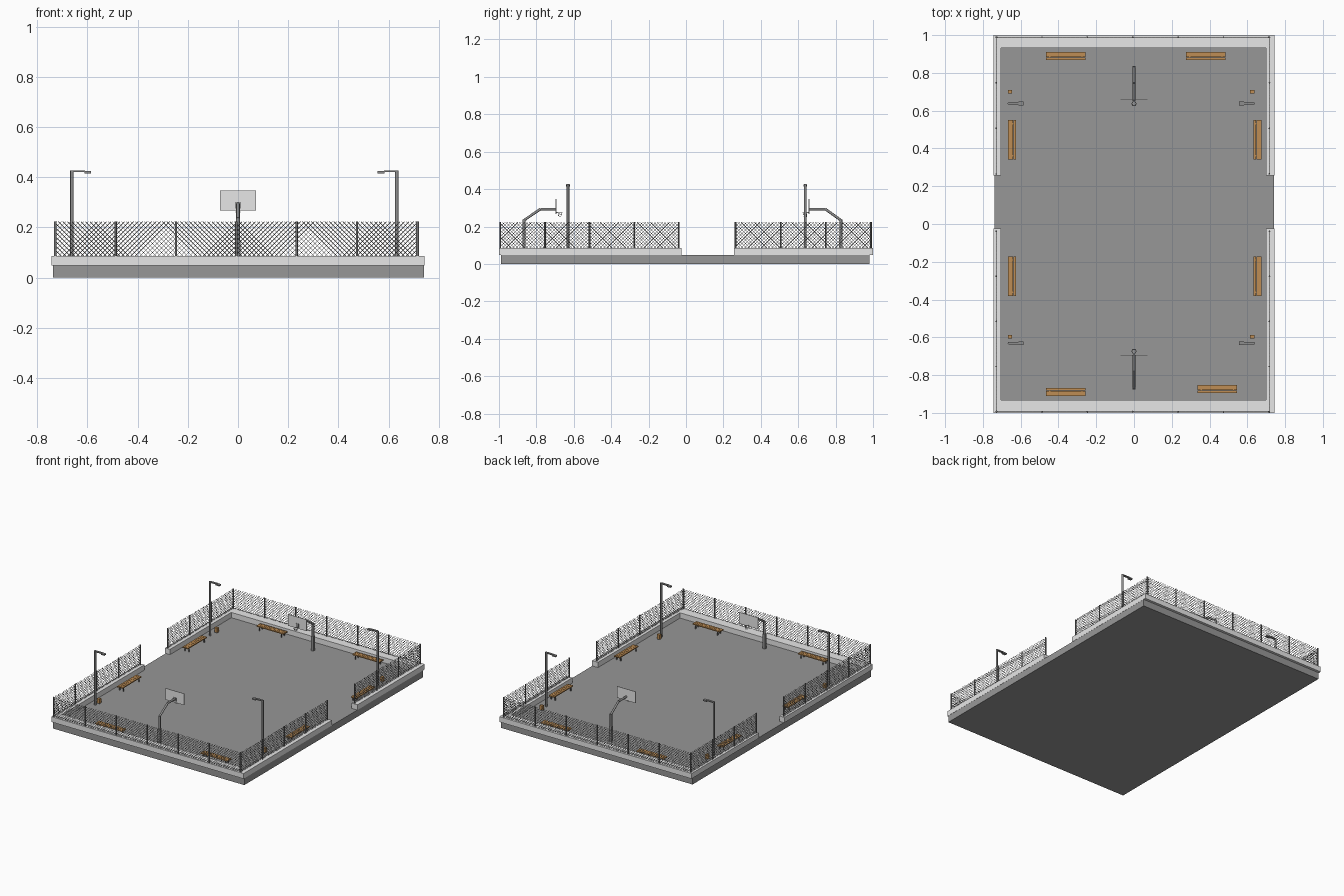
import bpy, bmesh, math
from mathutils import Vector, Matrix

if "Cube" in bpy.data.objects:
    bpy.data.objects.remove(bpy.data.objects["Cube"])


def material(name, rgb):
    m = bpy.data.materials.new(name)
    m.diffuse_color = (*rgb, 1)
    m.use_nodes = True
    m.node_tree.nodes["Principled BSDF"].inputs["Base Color"].default_value = m.diffuse_color
    return m


ASPHALT = material("asphalt grey", (0.31, 0.31, 0.31))
CONCRETE = material("concrete light grey", (0.80, 0.80, 0.80))
METAL = material("dark metal", (0.17, 0.17, 0.17))
STEEL = material("steel grey", (0.27, 0.27, 0.27))
WOOD = material("wood brown", (0.52, 0.27, 0.09))

FLOOR, CURB, TOP = 0.048, 0.085, 0.223


def box(bm, x0, x1, y0, y1, z0, z1):
    mat = Matrix.Translation(((x0 + x1) / 2, (y0 + y1) / 2, (z0 + z1) / 2)) @ \
        Matrix.Diagonal((x1 - x0, y1 - y0, z1 - z0, 1))
    bmesh.ops.create_cube(bm, size=1, matrix=mat)


def tube(bm, p, q, r, n=8, caps=True):
    p, q = Vector(p), Vector(q)
    d = q - p
    mat = Matrix.Translation((p + q) / 2) @ d.to_track_quat('Z', 'Y').to_matrix().to_4x4()
    bmesh.ops.create_cone(bm, cap_ends=caps, segments=n, radius1=r,
                          radius2=r, depth=d.length, matrix=mat)


def finish(bm, name, mat, smooth=False):
    me = bpy.data.meshes.new(name)
    bm.to_mesh(me)
    bm.free()
    ob = bpy.data.objects.new(name, me)
    bpy.context.collection.objects.link(ob)
    me.materials.append(mat)
    if smooth:
        bpy.ops.object.select_all(action='DESELECT')
        ob.select_set(True)
        bpy.context.view_layer.objects.active = ob
        bpy.ops.object.shade_smooth_by_angle(angle=math.radians(50))
    return ob


def boxes(name, mat, *dims):
    bm = bmesh.new()
    for d in dims:
        box(bm, *d)
    return finish(bm, name, mat)


# court slab and the low walls around it, open in the middle of both long sides
boxes("court_slab", ASPHALT, (-0.738, 0.742, -0.99, 0.982, 0, FLOOR))
boxes("front_wall", CONCRETE, (-0.743, 0.743, -1.0, -0.931, FLOOR, CURB))
boxes("back_wall", CONCRETE, (-0.743, 0.743, 0.933, 1.0, FLOOR, CURB))
for side, x0, x1 in (("left", -0.743, -0.705), ("right", 0.698, 0.743)):
    boxes(side + "_front_wall", CONCRETE, (x0, x1, -0.931, -0.025, FLOOR, CURB))
    boxes(side + "_back_wall", CONCRETE, (x0, x1, 0.257, 0.933, FLOOR, CURB))


# chain-link fence run: posts and two sets of diagonal wires
def fence(name, a, b, bays):
    a, b = Vector(a), Vector(b)
    length = (b - a).length
    u = (b - a) / length
    h = TOP - CURB

    def pt(s, z):
        v = a + u * s
        return (v.x, v.y, CURB + z)

    bm = bmesh.new()
    for i in range(bays + 1):
        s = length * i / bays
        tube(bm, pt(s, 0), pt(s, h), 0.0045, 8)
    finish(bm, name + "_posts", METAL, True)

    bm = bmesh.new()
    step = 0.018
    for i in range(math.ceil((length + h) / step)):
        s0 = i * step - h + 0.005
        z0, z1 = max(0, -s0), min(h, length - s0)
        if z1 - z0 < 0.004:
            continue
        tube(bm, pt(s0 + z0, z0), pt(s0 + z1, z1), 0.0011, 4, caps=False)
        tube(bm, pt(s0 + z0, h - z0), pt(s0 + z1, h - z1), 0.0011, 4, caps=False)
    finish(bm, name + "_mesh", STEEL, True)


fence("front_fence", (-0.727, -0.993), (0.714, -0.993), 6)
fence("back_fence", (-0.727, 0.989), (0.714, 0.989), 6)
for side, x in (("left", -0.729), ("right", 0.717)):
    fence(side + "_front_fence", (x, -0.993), (x, -0.038), 4)
    fence(side + "_back_fence", (x, 0.265), (x, 0.989), 3)


# street lamps leaning inwards
def lamp(name, x, y):
    d = -1 if x > 0 else 1
    bm = bmesh.new()
    tube(bm, (x, y, FLOOR), (x, y, 0.427), 0.0068, 12)
    finish(bm, name + "_pole", STEEL, True)
    xa, xb = sorted((x, x + d * 0.052))
    boxes(name + "_arm", STEEL, (xa, xb, y - 0.007, y + 0.007, 0.42, 0.427))
    xa, xb = sorted((x + d * 0.05, x + d * 0.077))
    boxes(name + "_head", STEEL, (xa, xb, y - 0.01, y + 0.01, 0.415, 0.424))


# basketball hoops: bent pole, board, rim and net
def hoop(name, post, bend, board, d):
    bm = bmesh.new()
    box(bm, -0.009, 0.009, post - 0.009, post + 0.009, FLOOR, 0.15)
    tube(bm, (0, post, 0.15), (0, post, 0.238), 0.008, 12)
    tube(bm, (0, post, 0.234), (0, bend, 0.293), 0.007, 12)
    tube(bm, (0, bend, 0.293), (0, board, 0.293), 0.007, 12)
    box(bm, -0.011, 0.011, board - 0.004, board + 0.001, 0.275, 0.302)
    finish(bm, name + "_pole", STEEL, True)
    boxes(name + "_board", CONCRETE,
          (-0.072, 0.072, board - 0.002, board + 0.002, 0.267, 0.347))
    cy, n = board + d * 0.021, 12

    def ring(i, r, z):
        t = 2 * math.pi * i / n
        return (r * math.cos(t), cy + r * math.sin(t), z)

    bm = bmesh.new()
    for i in range(n):
        tube(bm, ring(i, 0.012, 0.274), ring(i + 1, 0.012, 0.274), 0.0012, 6)
    tube(bm, (0, board, 0.274), (0, cy - d * 0.012, 0.274), 0.003, 6)
    finish(bm, name + "_rim", STEEL)
    bm = bmesh.new()
    for i in range(0, n, 2):
        for k in (-1, 1):
            tube(bm, ring(i, 0.012, 0.274), ring(i + k, 0.008, 0.252), 0.0007, 4)
    finish(bm, name + "_net", CONCRETE)


hoop("front_hoop", -0.866, -0.778, -0.695, 1)
hoop("back_hoop", 0.828, 0.745, 0.658, -1)


# slatted benches on dark legs
def bench(name, cx, cy, along_x):
    def put(bm, l0, l1, w0, w1, z0, z1):
        if along_x:
            box(bm, cx + l0, cx + l1, cy + w0, cy + w1, z0, z1)
        else:
            box(bm, cx + w0, cx + w1, cy + l0, cy + l1, z0, z1)
    bm = bmesh.new()
    for w in (-0.0145, 0, 0.0145):
        put(bm, -0.105, 0.105, w - 0.0065, w + 0.0065, 0.074, 0.081)
    finish(bm, name + "_seat", WOOD)
    bm = bmesh.new()
    for l in (-0.085, 0.085):
        put(bm, l - 0.003, l + 0.003, -0.019, 0.019, 0.071, 0.074)
        for w in (-0.015, 0.015):
            put(bm, l - 0.003, l + 0.003, w - 0.003, w + 0.003, FLOOR, 0.071)
    finish(bm, name + "_legs", METAL)


for i, b in enumerate([(-0.361, 0.89, True), (0.38, 0.89, True),
                       (-0.361, -0.89, True), (0.441, -0.873, True),
                       (-0.647, 0.446, False), (-0.647, -0.276, False),
                       (0.654, 0.446, False), (0.654, -0.276, False)]):
    bench(f"bench_{i + 1}", *b)

# lamps and litter bins in the four corners
for fb, ly, by in (("front", -0.631, -0.597), ("back", 0.638, 0.70)):
    for side, lx, bx in (("left", -0.662, -0.656), ("right", 0.633, 0.626)):
        lamp(f"{fb}_{side}_lamp", lx, ly)
        boxes(f"{fb}_{side}_bin", WOOD,
              (bx - 0.011, bx + 0.011, by - 0.009, by + 0.009, FLOOR + 0.004, 0.082))
        boxes(f"{fb}_{side}_bin_base", METAL,
              (bx - 0.009, bx + 0.009, by - 0.007, by + 0.007, FLOOR, FLOOR + 0.004))
